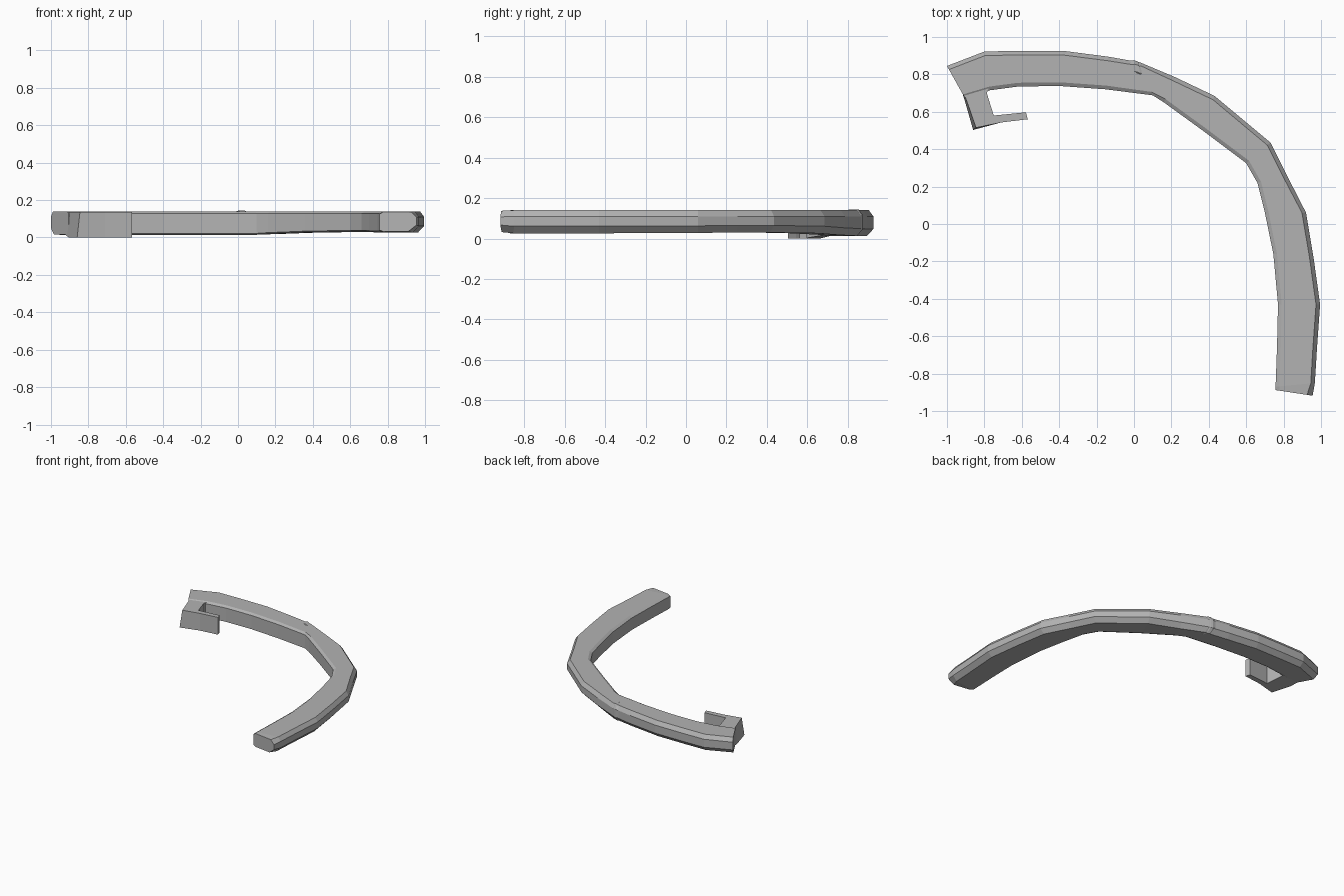
import bpy, bmesh
from mathutils import Vector

grey = bpy.data.materials.new("mid grey")
grey.diffuse_color = (0.45, 0.45, 0.45, 1)


def make_object(name, rings):
    """Skin a list of equal-sized rings and cap both ends."""
    bm = bmesh.new()
    rows = [[bm.verts.new(p) for p in ring] for ring in rings]
    n = len(rows[0])
    for a, b in zip(rows, rows[1:]):
        for i in range(n):
            j = (i + 1) % n
            bm.faces.new((a[i], a[j], b[j], b[i]))
    bm.faces.new(rows[0])
    bm.faces.new(rows[-1][::-1])
    bmesh.ops.recalc_face_normals(bm, faces=bm.faces[:])
    me = bpy.data.meshes.new(name)
    bm.to_mesh(me)
    bm.free()
    me.materials.append(grey)
    ob = bpy.data.objects.new(name, me)
    bpy.context.collection.objects.link(ob)
    return ob


def section(inner, outer, zb, zt=0.14, ci=0.02, co=0.022):
    """Bar cross-section: small inner chamfer, larger chamfers outside."""
    p, q = Vector(inner), Vector(outer)
    w = (q - p).length
    prof = [(0, zb + 0.008), (0, zt - 0.012), (ci, zt), (w - co, zt),
            (w, zt - 0.03), (w, zb + 0.035), (w - co * 1.5, zb), (ci, zb)]
    d = (q - p).normalized()
    return [(p.x + d.x * s, p.y + d.y * s, z) for s, z in prof]


# Curved bar: inner point, outer point, underside height
stations = [
    ((-0.905, 0.675), (-1.00, 0.845), 0.015),
    ((-0.77, 0.715), (-0.80, 0.922), 0.012),
    ((-0.62, 0.735), (-0.62, 0.926), 0.012),
    ((-0.40, 0.738), (-0.38, 0.926), 0.012),
    ((-0.15, 0.720), (-0.14, 0.895), 0.012),
    ((0.10, 0.688), (0.03, 0.865), 0.014),
    ((0.16, 0.650), (0.22, 0.785), 0.018),
    ((0.36, 0.505), (0.43, 0.685), 0.026),
    ((0.60, 0.325), (0.73, 0.435), 0.030),
    ((0.66, 0.220), (0.82, 0.255), 0.030),
    ((0.70, 0.060), (0.92, 0.060), 0.028),
    ((0.745, -0.160), (0.96, -0.180), 0.027),
    ((0.77, -0.430), (0.995, -0.430), 0.026),
    ((0.765, -0.650), (0.978, -0.670), 0.026),
    ((0.757, -0.870), (0.967, -0.850), 0.026),
]
rings = [section(*s) for s in stations]
rings.append(section((0.757, -0.888), (0.955, -0.918), 0.032, 0.137, 0.02, 0.03))
make_object("curved_bar", rings)

# Small raised seam wrapped round the outside of the bar
seam = []
for shift, grow in ((-0.035, -0.004), (-0.012, 0.004), (0.008, 0.004), (0.03, -0.004)):
    seam.append(section((0.03 + shift, 0.79 - shift * 0.4),
                        (0.01 + shift, 0.868 + grow - shift * 0.3),
                        0.016 - grow, 0.14 + grow))
make_object("seam_ridge", seam)

# Hook under the left end of the bar
hook = [(-0.93, 0.74), (-0.905, 0.66), (-0.86, 0.503), (-0.71, 0.543),
        (-0.568, 0.56), (-0.578, 0.597), (-0.75, 0.58), (-0.787, 0.70),
        (-0.77, 0.74)]
lower = [(x, y, 0.0 if y < 0.7 else 0.02) for x, y in hook]
upper = [(x, y, 0.135) for x, y in hook]
# lean the outer left corner in towards the top
upper[1] = (-0.895, 0.66, 0.135)
upper[2] = (-0.845, 0.515, 0.135)
make_object("hook", [lower, upper])
